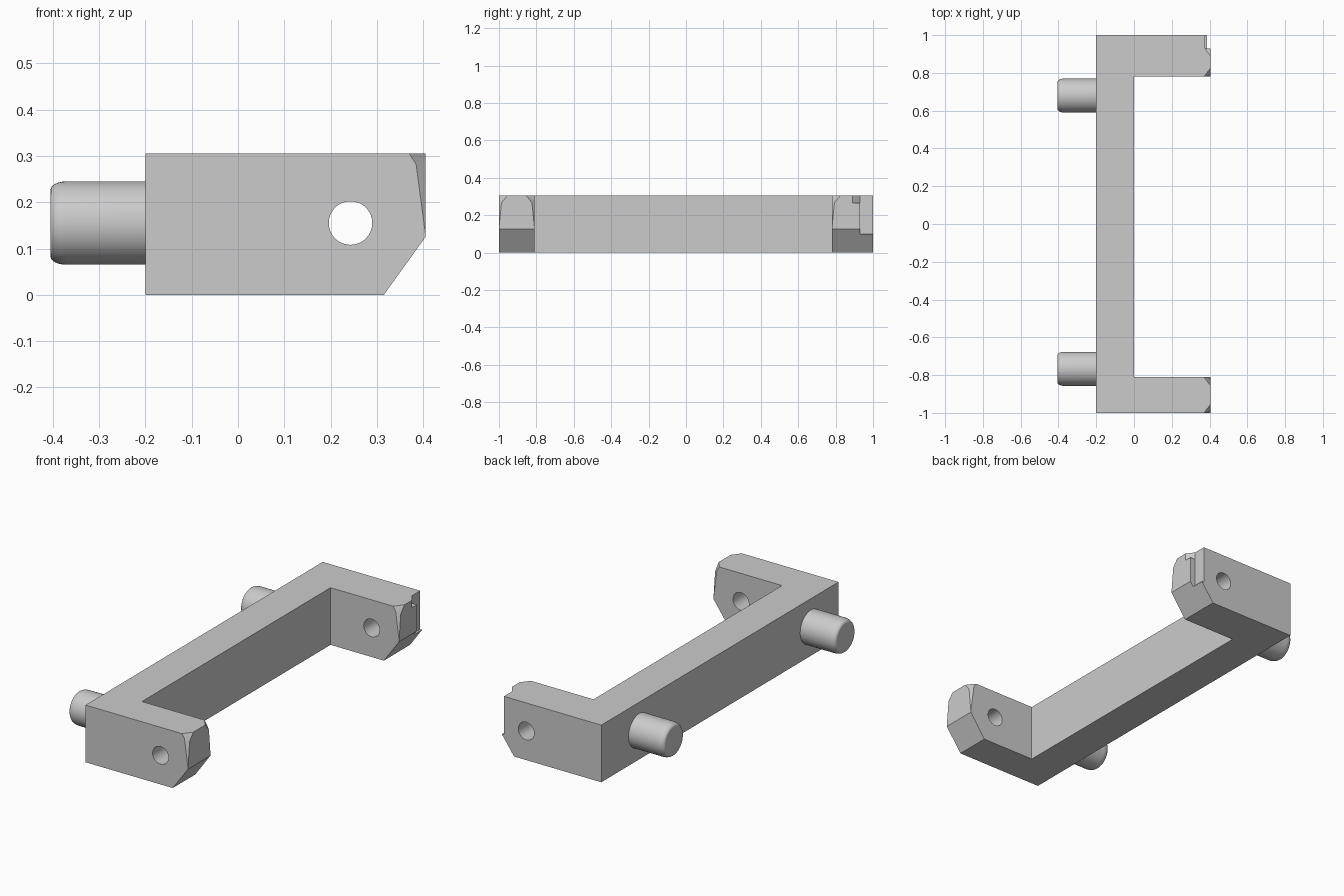
import bpy, bmesh
from math import radians, cos, sin
from mathutils import Matrix, Vector

cube = bpy.data.objects.get("Cube")
if cube:
    bpy.data.objects.remove(cube)

grey = bpy.data.materials.new("plain grey")
grey.use_nodes = True
colour = (0.6, 0.6, 0.6, 1)
grey.diffuse_color = colour
grey.node_tree.nodes["Principled BSDF"].inputs["Base Color"].default_value = colour

H, TIP = 0.305, 0.405


def make_object(name, bm):
    bmesh.ops.recalc_face_normals(bm, faces=bm.faces)
    mesh = bpy.data.meshes.new(name)
    bm.to_mesh(mesh)
    bm.free()
    obj = bpy.data.objects.new(name, mesh)
    bpy.context.collection.objects.link(obj)
    mesh.materials.append(grey)
    return obj


def prism(name, points, offset):
    """Extrude a flat outline along an offset."""
    bm = bmesh.new()
    face = bm.faces.new([bm.verts.new(p) for p in points])
    new = bmesh.ops.extrude_face_region(bm, geom=[face])["geom"]
    bmesh.ops.translate(bm, vec=offset, verts=[v for v in new if isinstance(v, bmesh.types.BMVert)])
    return make_object(name, bm)


def slice_off(obj, a, b, c, inside):
    """Cut away the side of plane abc that does not hold the inside point."""
    a, b, c = Vector(a), Vector(b), Vector(c)
    normal = (b - a).cross(c - a).normalized()
    if normal.dot(Vector(inside) - a) > 0:
        normal = -normal
    bm = bmesh.new()
    bm.from_mesh(obj.data)
    bmesh.ops.bisect_plane(bm, geom=bm.verts[:] + bm.edges[:] + bm.faces[:],
                           plane_co=a, plane_no=normal, clear_outer=True)
    bmesh.ops.holes_fill(bm, edges=[e for e in bm.edges if e.is_boundary])
    bmesh.ops.recalc_face_normals(bm, faces=bm.faces)
    bm.to_mesh(obj.data)
    bm.free()


def cut(obj, cutter):
    mod = obj.modifiers.new("cut", "BOOLEAN")
    mod.operation = "DIFFERENCE"
    mod.solver = "EXACT"
    mod.object = cutter
    cutter.hide_render = True
    cutter.hide_set(True)


def smooth(obj):
    bpy.ops.object.select_all(action="DESELECT")
    obj.select_set(True)
    bpy.context.view_layer.objects.active = obj
    bpy.ops.object.shade_smooth_by_angle(angle=radians(35))


# Long bar with the two arm roots
Y0, Y1 = -0.81, 0.78
prism("bar", [(-0.2, Y0, 0), (0, Y0, 0), (0, Y1, 0), (-0.2, Y1, 0)], (0, 0, H))


def arm(name, y0, y1, tip_edges):
    profile = [(-0.2, 0), (0.315, 0), (TIP, 0.125), (TIP, H), (-0.2, H)]
    obj = prism(name, [(x, y0, z) for x, z in profile], (0, y1 - y0, 0))
    inside = (0, (y0 + y1) / 2, 0.1)
    # Tapered sides and clipped upper corners of the tip
    for y, s in tip_edges:
        slice_off(obj, (TIP, y, 0.13), (TIP, y + s * 0.015, 0.28), (0.385, y, 0.28), inside)
        slice_off(obj, (0.37, y, H), (TIP, y, 0.25), (TIP, y + s * 0.045, H), inside)
    # Pin hole through the arm
    ring = [(0.243 + 0.047 * cos(radians(a)), y0 - 0.1, 0.155 + 0.047 * sin(radians(a)))
            for a in range(0, 360, 10)]
    cut(obj, prism(name + "_hole_cutter", ring, (0, y1 - y0 + 0.2, 0)))
    return obj


front_arm = arm("front_arm", -1, Y0, [(-1, 1), (Y0, -1)])
back_arm = arm("back_arm", Y1, 1, [(Y1, 1)])

# Stepped notch at the outer side of the back arm tip
notch = prism("notch_cutter", [(0.375, 0.93, 0.1), (0.5, 0.93, 0.1), (0.5, 1.1, 0.1), (0.375, 1.1, 0.1)],
              (0, 0, 0.4))
cut(back_arm, notch)
# Clipped corner beside the notch
corner = prism("corner_cutter", [(0.375, 0.931, H + 0.01), (0.42, 0.931, H + 0.01), (0.42, 0.87, H + 0.01)],
               (0, 0, -0.05))
cut(back_arm, corner)
for part in (front_arm, back_arm):
    smooth(part)

# Round pegs with softened ends, spun about their axis
for name, y in (("front_peg", -0.767), ("back_peg", 0.68)):
    r, soft, end = 0.09, 0.035, -0.405
    rim = [(end + soft - soft * cos(radians(a)), r - 0.018 + 0.018 * sin(radians(a)))
           for a in range(0, 91, 15)]
    outline = [(end, 0)] + rim + [(-0.19, r), (-0.19, 0)]
    bm = bmesh.new()
    verts = [bm.verts.new((x, 0, d)) for x, d in outline]
    edges = [bm.edges.new(pair) for pair in zip(verts, verts[1:])]
    bmesh.ops.spin(bm, geom=verts + edges, cent=(0, 0, 0), axis=(1, 0, 0),
                   angle=radians(360), steps=48)
    bmesh.ops.remove_doubles(bm, verts=bm.verts, dist=0.0005)
    bmesh.ops.transform(bm, matrix=Matrix.Translation((0, y, 0.155)), verts=bm.verts)
    smooth(make_object(name, bm))
